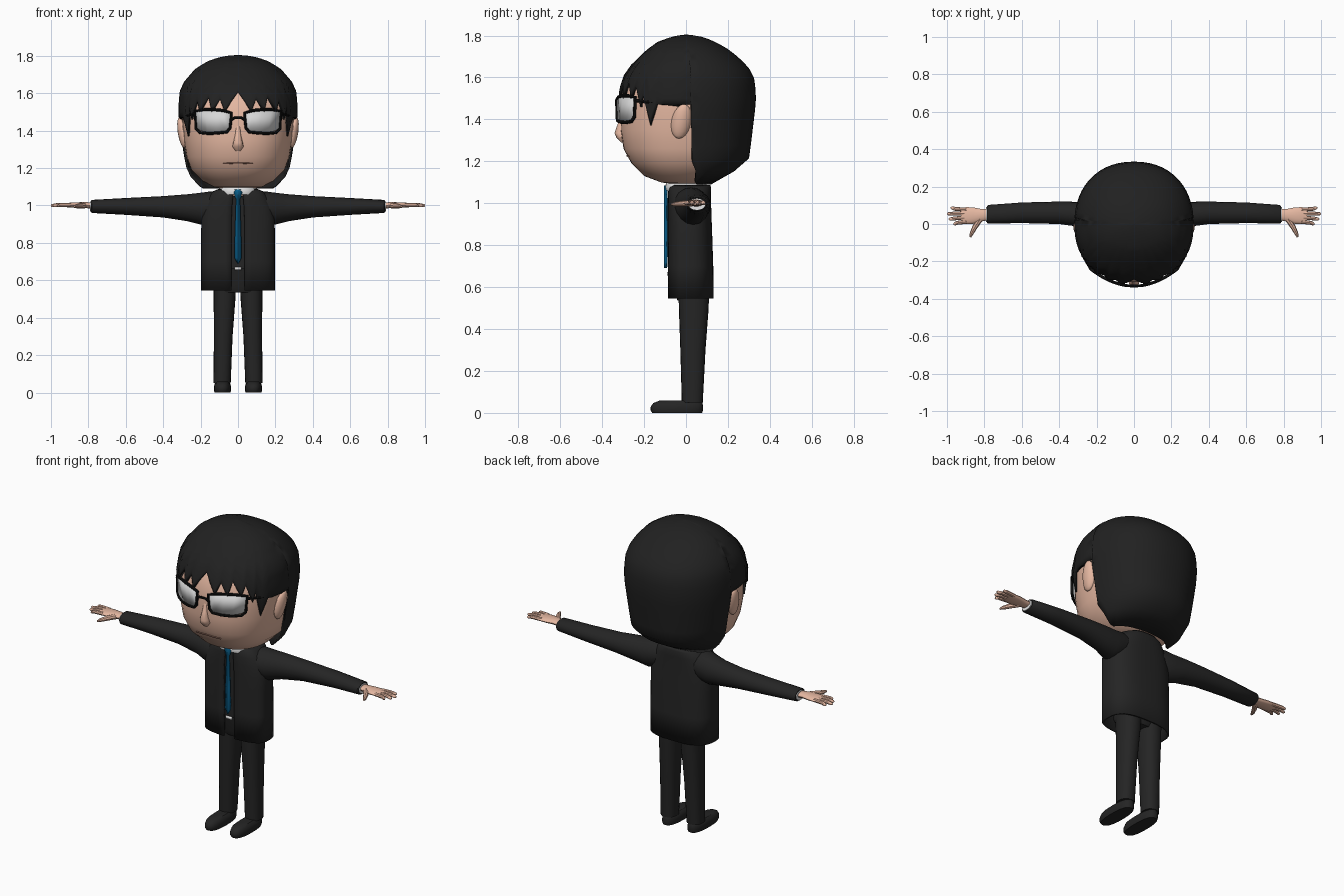
import bpy, bmesh, math

if "Cube" in bpy.data.objects:
    bpy.data.objects.remove(bpy.data.objects["Cube"])


def material(name, rgb, rough=0.8):
    m = bpy.data.materials.new(name)
    m.use_nodes = True
    m.diffuse_color = (*rgb, 1)
    node = m.node_tree.nodes["Principled BSDF"]
    node.inputs["Base Color"].default_value = (*rgb, 1)
    node.inputs["Roughness"].default_value = rough
    return m


SKIN = material("skin", (0.79, 0.48, 0.36))
LIP = material("lip brown", (0.3, 0.15, 0.11))
HAIR = material("hair black", (0.015, 0.015, 0.015))
SUIT = material("suit black", (0.018, 0.018, 0.018))
FRAME = material("frame black", (0.006, 0.006, 0.006))
WHITE = material("shirt white", (0.85, 0.85, 0.85))
LENS = material("lens grey", (0.68, 0.68, 0.68))
BLUE = material("tie blue", (0.003, 0.12, 0.27))


def finish(ob, mat, mirror=False, thick=0, angle=40):
    ob.data.materials.clear()
    ob.data.materials.append(mat)
    bpy.ops.object.select_all(action="DESELECT")
    ob.select_set(True)
    bpy.context.view_layer.objects.active = ob
    bpy.ops.object.shade_smooth_by_angle(angle=math.radians(angle))
    if mirror:
        ob.modifiers.new("Mirror", "MIRROR")
    if thick:
        solid = ob.modifiers.new("Thickness", "SOLIDIFY")
        solid.thickness = thick
        solid.offset = -1
    return ob


def from_grid(name, rows, mat, closed=True, **kw):
    """Skin a list of point rows; closed rows are joined round and capped."""
    bm = bmesh.new()
    grid = [[bm.verts.new(p) for p in row] for row in rows]
    n = len(rows[0])
    for lo, hi in zip(grid, grid[1:]):
        for i in range(n if closed else n - 1):
            j = (i + 1) % n
            bm.faces.new((lo[i], lo[j], hi[j], hi[i]))
    if closed:
        bm.faces.new(grid[0])
        bm.faces.new(grid[-1])
        bmesh.ops.recalc_face_normals(bm, faces=bm.faces)
    mesh = bpy.data.meshes.new(name)
    bm.to_mesh(mesh)
    bm.free()
    ob = bpy.data.objects.new(name, mesh)
    bpy.context.collection.objects.link(ob)
    return finish(ob, mat, **kw)


def rim(deg, w, f, b, n):
    """Point of a rounded outline: half width w, front reach f, back reach b."""
    s, c = math.sin(math.radians(deg)), math.cos(math.radians(deg))
    x = math.copysign(abs(s) ** (2 / n) * w, s)
    return x, -math.copysign(abs(c) ** (2 / n), c) * (f if c > 0 else b)


def z_loft(name, rings, mat, n=2.3, cx=0, cy=0, sides=28, **kw):
    rows = []
    for z, w, f, b in rings:
        pts = [rim(360 * i / sides, w, f, b, n) for i in range(sides)]
        rows.append([(cx + x, cy + y, z) for x, y in pts])
    return from_grid(name, rows, mat, **kw)


def x_loft(name, rings, mat, sides=16):
    rows = []
    for x, y, z, ry, rz in rings:
        angs = [2 * math.pi * i / sides for i in range(sides)]
        rows.append([(x, y + ry * math.cos(a), z + rz * math.sin(a)) for a in angs])
    return from_grid(name, rows, mat, mirror=True)


def tube(name, pts, r, mat, radii=None, cyclic=False, mirror=False):
    cu = bpy.data.curves.new(name, "CURVE")
    cu.dimensions = "3D"
    cu.bevel_depth, cu.bevel_resolution, cu.use_fill_caps = r, 2, True
    sp = cu.splines.new("POLY")
    sp.points.add(len(pts) - 1)
    for i, p in enumerate(pts):
        sp.points[i].co = (*p, 1)
        sp.points[i].radius = radii[i] if radii else 1
    sp.use_cyclic_u = cyclic
    ob = bpy.data.objects.new(name, cu)
    bpy.context.collection.objects.link(ob)
    bpy.ops.object.select_all(action="DESELECT")
    ob.select_set(True)
    bpy.context.view_layer.objects.active = ob
    bpy.ops.object.convert(target="MESH")
    return finish(bpy.context.object, mat, mirror=mirror)


def lerp_rows(table, key):
    for a, b in zip(table, table[1:]):
        if key <= b[0]:
            t = max(0, (key - a[0]) / (b[0] - a[0]))
            return [p + (q - p) * t for p, q in zip(a, b)][1:]
    return list(table[-1][1:])


# Head
FACE = [(1.09, .08, .06, .08), (1.1, .13, .12, .12), (1.13, .19, .2, .15), (1.19, .25, .26, .23),
        (1.26, .275, .298, .27), (1.35, .29, .312, .29), (1.45, .298, .31, .3),
        (1.55, .295, .3, .3), (1.65, .26, .23, .25), (1.72, .18, .13, .16)]
z_loft("head", FACE, SKIN, sides=40)


def face_y(x, z):
    w, f, _ = lerp_rows(FACE, z)
    return -f * (1 - (abs(x) / w) ** 2.3) ** (1 / 2.3)


z_loft("nose", [(1.29, .012, .005, .03), (1.315, .03, .028, .03), (1.335, .026, .036, .03),
                (1.38, .016, .02, .03), (1.43, .01, .004, .03)], SKIN, cy=-.305, sides=12)
tube("mouth", [(x / 100, face_y(x / 100, 1.228) - .001, 1.228 - abs(x) * .0005)
               for x in range(-8, 9, 2)], .0035, LIP)
z_loft("neck", [(1.02, .07, .07, .07), (1.13, .07, .07, .07)], SKIN, cy=.02, n=2)

# Ears
bpy.ops.mesh.primitive_uv_sphere_add(segments=16, ring_count=10)
ear = bpy.context.object
ear.name = "ear"
for v in ear.data.vertices:
    x, y, z = v.co
    v.co = (.3 + .022 * x + .012 * z - .01 * y * y, -.022 + .048 * y + .012 * z, 1.39 + .082 * z)
finish(ear, SKIN, mirror=True)

# Hair: one shell whose lower edge makes the fringe, sideburns and nape
HAIR_RINGS = [(1.09, .2, .18, .12), (1.13, .24, .22, .2), (1.16, .262, .25, .24), (1.21, .28, .28, .3),
              (1.3, .295, .31, .312), (1.45, .316, .325, .33), (1.52, .32, .328, .335),
              (1.61, .312, .297, .323), (1.66, .29, .262, .29), (1.73, .23, .19, .21),
              (1.77, .165, .135, .14), (1.79, .11, .08, .09), (1.8, .06, .04, .05), (1.805, 0, 0, 0)]
EDGE = [(0, 1.61), (11, 1.5), (16, 1.57), (24, 1.5), (28, 1.58), (38, 1.5), (42, 1.56), (50, 1.46),
        (53, 1.52), (60, 1.37), (67, 1.47), (93, 1.47), (94.5, 1.2), (106, 1.1), (113, 1.09), (180, 1.09)]
angles = []
for (a, _), (b, _) in zip(EDGE, EDGE[1:]):
    steps = max(1, round((b - a) / 7))
    angles += [a + (b - a) * i / steps for i in range(steps)]
angles.append(180)
rows = []
for k in range(19):
    row = []
    for a in angles:
        low = lerp_rows(EDGE, a)[0]
        z = low + (1.805 - low) * math.sin(k / 18 * math.pi / 2)
        x, y = rim(a, *lerp_rows(HAIR_RINGS, z), 2.2)
        row.append((x, y, z))
    rows.append(row)
from_grid("hair", rows, HAIR, closed=False, mirror=True, thick=.012, angle=60)


# Glasses, wrapped round the face
def wrap(x, z):
    return (x, -.332 + .09 * (x / .23) ** 2, z)


outline = [(.035, 1.495), (.08, 1.508), (.13, 1.513), (.18, 1.513), (.23, 1.505), (.224, 1.41),
           (.205, 1.39), (.16, 1.385), (.11, 1.387), (.06, 1.393), (.042, 1.415)]
tube("glasses_rim", [wrap(*p) for p in outline], .008, FRAME, cyclic=True, mirror=True)
top, base = [outline[i] for i in (0, 1, 2, 3, 4)], [outline[i] for i in (10, 9, 8, 7, 5)]
from_grid("lens", [[wrap(*p) for p in base], [wrap(*p) for p in top]], LENS,
          closed=False, mirror=True, thick=.004)
tube("glasses_bridge", [wrap(x, z) for x, z in ((-.04, 1.455), (-.02, 1.468), (.02, 1.468), (.04, 1.455))],
     .007, FRAME)
tube("glasses_arm", [(.23, -.242, 1.49), (.272, -.17, 1.482), (.302, -.08, 1.475), (.306, 0, 1.465)],
     .008, FRAME, mirror=True)

# Jacket: a shell open down the front
JACKET = [(.545, .197, .085, .132), (.7, .197, .087, .13), (.85, .197, .088, .125), (.93, .196, .088, .122),
          (.99, .185, .088, .12), (1.04, .16, .087, .12), (1.075, .135, .083, .12), (1.088, .105, .075, .115)]
cols = [5 + 175 * i / 20 for i in range(21)]
from_grid("jacket", [[(*rim(a, w, f, b, 2.8), z) for a in cols] for z, w, f, b in JACKET], SUIT,
          closed=False, mirror=True, thick=.012)
z_loft("waistcoat", [(.66, .17, .07, .11), (.95, .165, .072, .105), (1.05, .12, .07, .1)], SUIT, n=2.8)
z_loft("shirt_collar", [(1.06, .1, .095, .1), (1.08, .105, .1, .1), (1.1, .095, .092, .095)], WHITE, n=2.4)

# Sleeves and shirt cuffs
x_loft("sleeve", [(.1, .02, 1.0, .08, .07), (.15, .025, .99, .085, .085), (.2, .035, .983, .078, .085),
                  (.27, .05, .988, .068, .072), (.4, .06, .993, .06, .057), (.6, .06, .995, .055, .045),
                  (.78, .052, .995, .05, .035), (.785, .052, .995, .045, .031)], SUIT)
x_loft("shirt_cuff", [(.77, .052, .995, .04, .027), (.79, .052, .995, .04, .027)], WHITE)

# Hands
x_loft("palm", [(.78, .05, 1.0, .03, .016), (.82, .047, 1.002, .034, .016), (.86, .045, 1.002, .044, .015),
                (.9, .045, 1.002, .045, .013), (.925, .045, 1.001, .04, .009)], SKIN)
for i, (y0, x1, y1) in enumerate([(.012, .965, 0), (.034, .99, .026), (.056, 1.0, .055), (.076, .98, .086)]):
    mid = ((.9 + x1) / 2 + .015, (y0 + y1) / 2, 1.003)
    tube(f"finger_{i + 1}", [(.895, y0, 1.003), mid, (x1 - .006, y1, .999), (x1, y1, .998)],
         .011, SKIN, radii=[1, .95, .75, .35], mirror=True)
tube("thumb", [(.82, .03, 1.0), (.85, -.015, .998), (.868, -.05, .996), (.875, -.07, .995)],
     .014, SKIN, radii=[1.1, 1, .75, .35], mirror=True)

# Tie and belt buckle
TIE = [(.69, .003), (.72, .02), (.85, .017), (1.035, .011), (1.045, .017), (1.075, .024), (1.085, .02)]
from_grid("tie", [[(-w, -.096, z), (0, -.104, z), (w, -.096, z)] for z, w in TIE], BLUE,
          closed=False, thick=.008)
from_grid("belt_buckle", [[(-.02, -.09, z), (.02, -.09, z)] for z in (.655, .672)], WHITE,
          closed=False, thick=.008)

# Trousers and shoes
z_loft("trouser_seat", [(.535, .1, .04, .09), (.57, .13, .055, .108), (.7, .14, .065, .11)], SUIT)
rows = []
for z, cx, w, cy, d in [(.05, .085, .046, .03, .05), (.3, .079, .05, .033, .06),
                        (.5, .072, .058, .037, .071), (.58, .07, .06, .037, .073)]:
    pts = [rim(18 * i, w, d, d, 2.3) for i in range(20)]
    rows.append([(cx + x, cy + y, z) for x, y in pts])
from_grid("trouser_leg", rows, SUIT, mirror=True)
z_loft("shoe", [(0, .042, .118, .12), (.012, .046, .126, .124), (.03, .046, .125, .124),
                (.047, .042, .113, .122), (.058, .03, .085, .115)], SUIT, n=2.5, cx=.083, cy=-.043, mirror=True)
